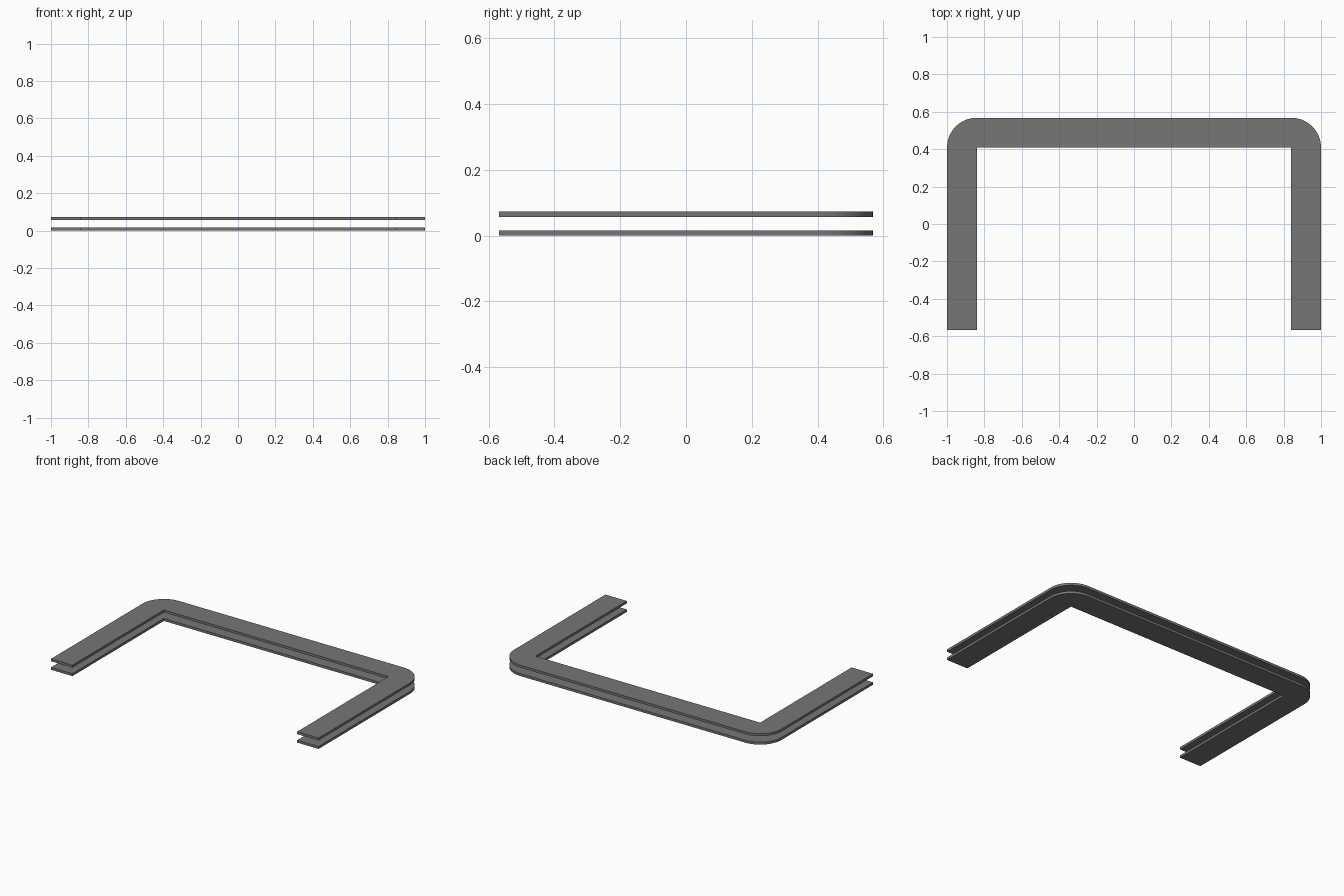
import bpy
import bmesh
from math import cos, sin, pi, radians

cube = bpy.data.objects.get("Cube")
if cube:
    bpy.data.objects.remove(cube, do_unlink=True)

HALF_X, HALF_Y = 1.0, 0.568   # outer extents
WIDTH = 0.16                  # band width, also the outer corner radius
THICK = 0.0165                # plate thickness
TOP_Z = 0.0575                # underside of the upper plate
STEPS = 16                    # segments per rounded corner

grey = bpy.data.materials.new("dark_grey")
grey.use_nodes = True
colour = (0.18, 0.18, 0.18, 1)
grey.diffuse_color = colour
bsdf = grey.node_tree.nodes["Principled BSDF"]
bsdf.inputs["Base Color"].default_value = colour
bsdf.inputs["Roughness"].default_value = 0.7


def band_sections():
    """Inner and outer edge points along the right half, from foot to middle."""
    ix, iy = HALF_X - WIDTH, HALF_Y - WIDTH
    sections = [((ix, -HALF_Y), (HALF_X, -HALF_Y))]
    for i in range(STEPS + 1):
        a = pi / 2 * i / STEPS
        sections.append(((ix, iy), (ix + WIDTH * cos(a), iy + WIDTH * sin(a))))
    return sections


def u_plate(name, z):
    """Flat U-shaped plate with rounded outer and sharp inner corners."""
    half = band_sections()
    mirrored = [((-i[0], i[1]), (-o[0], o[1])) for i, o in reversed(half)]
    sections = half + mirrored
    outer = [o for _, o in sections]
    ix, iy = HALF_X - WIDTH, HALF_Y - WIDTH
    inner = [(-ix, -HALF_Y), (-ix, iy), (ix, iy), (ix, -HALF_Y)]

    bm = bmesh.new()
    verts = [bm.verts.new((x, y, z)) for x, y in outer + inner]
    face = bm.faces.new(verts)
    ext = bmesh.ops.extrude_face_region(bm, geom=[face])
    raised = [v for v in ext["geom"] if isinstance(v, bmesh.types.BMVert)]
    bmesh.ops.translate(bm, verts=raised, vec=(0, 0, THICK))
    bmesh.ops.recalc_face_normals(bm, faces=bm.faces)
    # Split the concave outline into clean triangles
    bmesh.ops.triangulate(bm, faces=[f for f in bm.faces if len(f.verts) > 4])

    mesh = bpy.data.meshes.new(name)
    bm.to_mesh(mesh)
    bm.free()
    mesh.materials.append(grey)
    obj = bpy.data.objects.new(name, mesh)
    bpy.context.collection.objects.link(obj)

    # Smooth the rounded corners, keep the rims sharp
    bpy.ops.object.select_all(action="DESELECT")
    obj.select_set(True)
    bpy.context.view_layer.objects.active = obj
    bpy.ops.object.shade_smooth_by_angle(angle=radians(30))
    return obj


u_plate("lower_plate", 0)
u_plate("upper_plate", TOP_Z)
